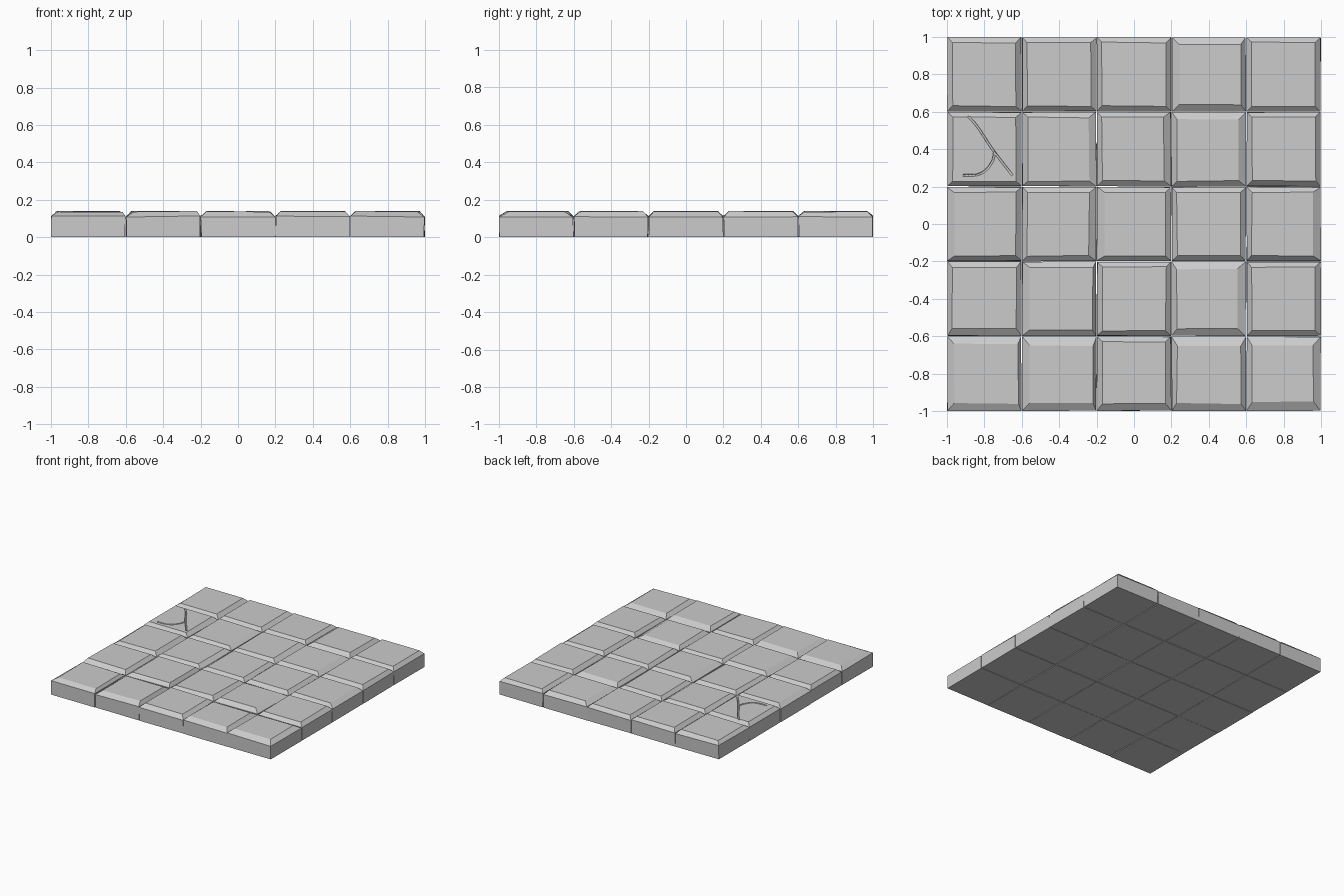
import bpy, bmesh, random

if "Cube" in bpy.data.objects:
    bpy.data.objects.remove(bpy.data.objects["Cube"])

random.seed(4)
PITCH, TOP = 0.4, 0.14

# Bevel widths in hundredths (left, right, bottom, top); rows go from front to back
INSETS = [
    ["4244", "4245", "3343", "3345", "3455"],
    ["3343", "4233", "3333", "3544", "3333"],
    ["4333", "3433", "4333", "3333", "3433"],
    ["3333", "3433", "3433", "3434", "3333"],
    ["3333", "3333", "3333", "4344", "3333"],
]


def jitter(a):
    return random.uniform(0, a)


def make_tile(row, col, code):
    """One flagstone: straight sides and an uneven chamfer round the top face."""
    l, r, b, t = (int(c) / 100 - 0.003 for c in code)
    cx, cy, h = (col - 2) * PITCH, (row - 2) * PITCH, PITCH / 2
    corners = ((-1, -1), (1, -1), (1, 1), (-1, 1))
    bm = bmesh.new()
    bottom, shoulder, top = [], [], []
    for sx, sy in corners:
        ix, iy = (l if sx < 0 else r), (b if sy < 0 else t)
        bottom.append(bm.verts.new((cx + sx * (h - jitter(.005)), cy + sy * (h - jitter(.005)), 0)))
        shoulder.append(bm.verts.new((cx + sx * (h - jitter(.004)), cy + sy * (h - jitter(.004)),
                                      0.115 - jitter(.008))))
        top.append(bm.verts.new((cx + sx * (h - ix - jitter(.006)), cy + sy * (h - iy - jitter(.006)),
                                 TOP - jitter(.005))))
    bm.faces.new(bottom[::-1])
    bm.faces.new(top)
    for lo, hi in ((bottom, shoulder), (shoulder, top)):
        for i in range(4):
            j = (i + 1) % 4
            bm.faces.new((lo[i], lo[j], hi[j], hi[i]))
    mesh = bpy.data.meshes.new("floor_tile")
    bm.to_mesh(mesh)
    bm.free()
    obj = bpy.data.objects.new(f"floor_tile_{row}_{col}", mesh)
    bpy.context.collection.objects.link(obj)
    return obj


def crack_cutter(name, points):
    """Thin four-sided tube along the crack, used to carve a groove."""
    curve = bpy.data.curves.new(name, 'CURVE')
    curve.dimensions = '3D'
    curve.bevel_depth = 0.007
    curve.bevel_resolution = 0
    curve.use_fill_caps = True
    curve.resolution_u = 5
    sp = curve.splines.new('BEZIER')
    sp.bezier_points.add(len(points) - 1)
    for p, (x, y) in zip(sp.bezier_points, points):
        p.co = (x, y, TOP - 0.002)
        p.handle_left_type = p.handle_right_type = 'AUTO'
    temp = bpy.data.objects.new(name + "_path", curve)
    bpy.context.collection.objects.link(temp)
    bpy.context.view_layer.update()
    mesh = bpy.data.meshes.new_from_object(temp.evaluated_get(bpy.context.evaluated_depsgraph_get()))
    bpy.data.objects.remove(temp)
    obj = bpy.data.objects.new(name, mesh)
    bpy.context.collection.objects.link(obj)
    obj.hide_render = True
    obj.hide_set(True)
    return obj


# Floor tiles
tiles = {(r, c): make_tile(r, c, code)
         for r, line in enumerate(INSETS) for c, code in enumerate(line)}

# Forked crack in the left tile of the fourth row
cracked = tiles[(3, 0)]
for v in cracked.data.vertices:
    if v.co.z > 0.13:
        v.co.z = TOP - 0.001
paths = {
    "main_crack_cutter": [(-.97, .605), (-.93, .607), (-.88, .57), (-.75, .39), (-.65, .26)],
    "branch_crack_cutter": [(-.745, .385), (-.76, .33), (-.82, .27), (-.915, .26)],
}
for name, pts in paths.items():
    cut = cracked.modifiers.new(name, 'BOOLEAN')
    cut.operation = 'DIFFERENCE'
    cut.solver = 'EXACT'
    cut.object = crack_cutter(name, pts)
